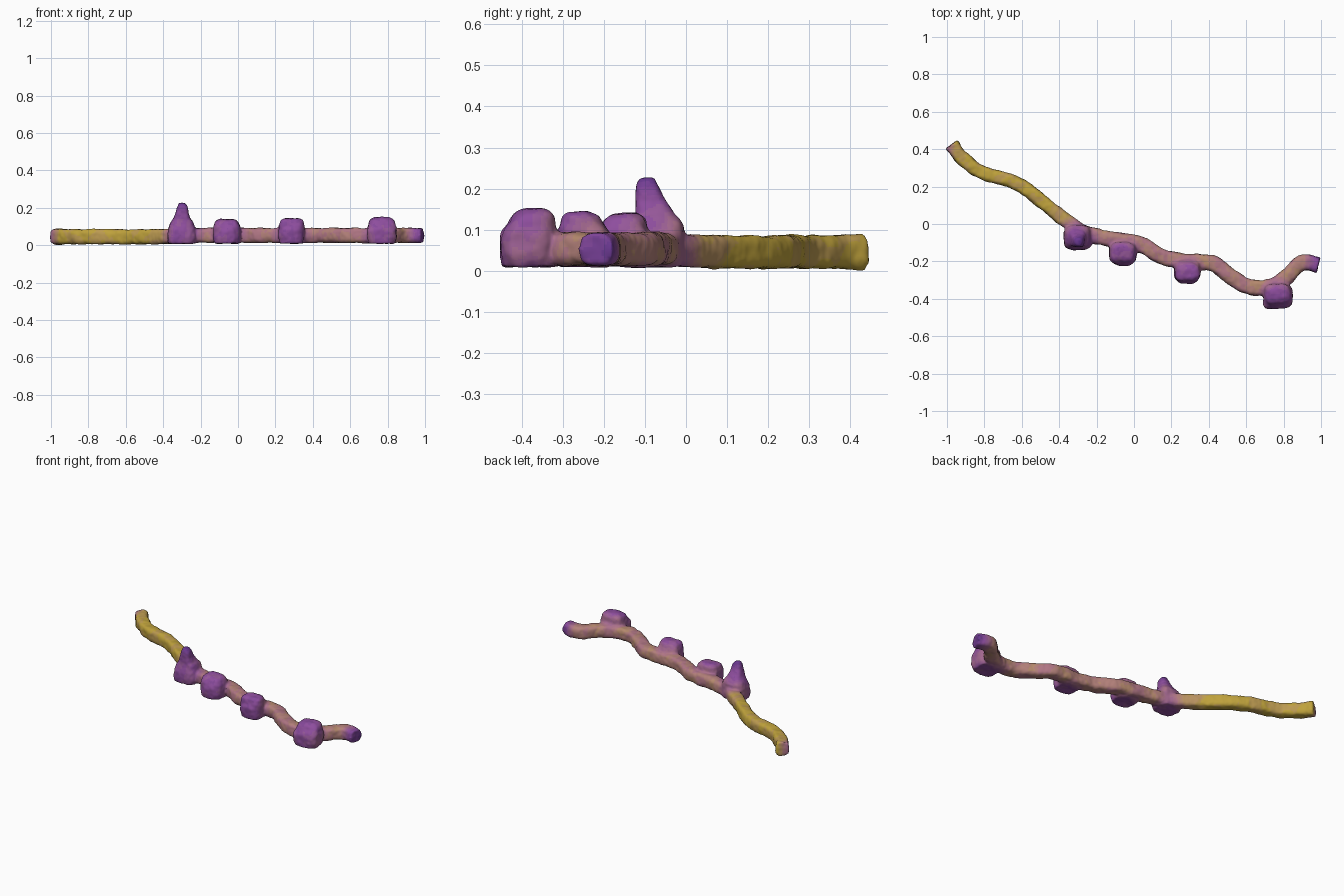
import bpy, bmesh, math
from mathutils import Vector, noise

if "Cube" in bpy.data.objects:
    bpy.data.objects.remove(bpy.data.objects["Cube"])

SIDES = 20


def squircle(a, power):
    """Point on a rounded square of half size 1."""
    c, s = math.cos(a), math.sin(a)
    e = 2 / power
    return math.copysign(abs(c) ** e, c), math.copysign(abs(s) ** e, s)


def loft(bm, rings):
    """Skin a list of (centre, axis_u, axis_v) rounded-square rings, capped."""
    loops = []
    for centre, u, v in rings:
        pts = [squircle(2 * math.pi * i / SIDES, 3.2) for i in range(SIDES)]
        loops.append([bm.verts.new(centre + u * p + v * q) for p, q in pts])
    for a, b in zip(loops, loops[1:]):
        for i in range(SIDES):
            j = (i + 1) % SIDES
            bm.faces.new((a[i], a[j], b[j], b[i]))
    bm.faces.new(loops[0][::-1])
    bm.faces.new(loops[-1])


def spline(p, t):
    """Catmull-Rom through the path points."""
    i = min(int(t), len(p) - 2)
    f = t - i
    a, b, c, d = (p[max(0, min(len(p) - 1, i + k))] for k in (-1, 0, 1, 2))
    return 0.5 * (2 * b + (c - a) * f + (2 * a - 5 * b + 4 * c - d) * f * f
                  + (3 * b - a - 3 * c + d) * f ** 3)


bm = bmesh.new()

# Winding stem
path = [Vector((x, y, 0)) for x, y in (
    (-.975, .425), (-.94, .375), (-.88, .32), (-.8, .27), (-.66, .23), (-.56, .175),
    (-.45, .085), (-.34, 0), (-.26, -.05), (-.13, -.08), (.03, -.107),
    (.14, -.17), (.27, -.2), (.42, -.21), (.51, -.275), (.61, -.335),
    (.73, -.335), (.81, -.29), (.86, -.235), (.91, -.205), (.985, -.22))]
steps = 5 * (len(path) - 1)
rings = []
for k in range(steps + 1):
    t = k / 5
    c = spline(path, t)
    d = (spline(path, min(t + .1, len(path) - 1)) - spline(path, max(t - .1, 0))).normalized()
    mid = min(1, max(0, (c.x + .45) / .25))
    flare = max(0, 1 - (c.x + .98) / .06)
    lo = .008 + .008 * mid - .004 * flare
    hi = .087 + .007 * mid + .006 * flare
    half = .036 + .005 * mid + .002 * flare
    c.z = (lo + hi) / 2
    rings.append((c, Vector((d.y, -d.x, 0)) * half, Vector((0, 0, (hi - lo) / 2))))
loft(bm, rings)

# Side knobs: rows of (x, y, half x, half y, z)
knobs = [
    # knob with tall spike
    [(-.305, -.07, .07, .063, .012), (-.3, -.072, .077, .066, .04), (-.3, -.07, .074, .066, .085),
     (-.3, -.066, .063, .06, .115), (-.3, -.076, .045, .046, .145), (-.3, -.09, .034, .034, .175),
     (-.298, -.096, .028, .028, .205), (-.298, -.095, .016, .018, .228)],
    # three blunt knobs
    [(-.06, -.155, .066, .058, .013), (-.06, -.157, .074, .06, .045), (-.06, -.155, .073, .06, .1),
     (-.06, -.15, .062, .048, .13), (-.06, -.148, .04, .028, .141)],
    [(.285, -.25, .063, .06, .013), (.285, -.252, .07, .062, .045), (.285, -.25, .07, .06, .1),
     (.287, -.258, .06, .046, .134), (.288, -.265, .04, .024, .146)],
    [(.765, -.383, .07, .065, .013), (.77, -.386, .078, .066, .045), (.77, -.382, .077, .064, .1),
     (.77, -.372, .064, .05, .138), (.77, -.368, .042, .026, .153)],
]
for rows in knobs:
    loft(bm, [(Vector((x, y, z)), Vector((rx, 0, 0)), Vector((0, ry, 0)))
              for x, y, rx, ry, z in rows])
# Narrower outer noses of the blunt knobs
for x, y, r in ((-.055, -.185, .048), (.285, -.28, .055), (.745, -.415, .052)):
    loft(bm, [(Vector((x, y, z)), Vector((r * s, 0, 0)), Vector((0, .038 * s, 0)))
              for z, s in ((.014, .85), (.04, 1), (.085, 1), (.11, .7))])

bmesh.ops.recalc_face_normals(bm, faces=bm.faces)
raw = bpy.data.meshes.new("branch_raw")
bm.to_mesh(raw)
bm.free()

# Fuse into one skin and soften
branch = bpy.data.objects.new("knobbly_branch", raw)
bpy.context.collection.objects.link(branch)
rm = branch.modifiers.new("fuse", 'REMESH')
rm.mode = 'VOXEL'
rm.voxel_size = .007
sm = branch.modifiers.new("soften", 'SMOOTH')
sm.factor = .5
sm.iterations = 5
dg = bpy.context.evaluated_depsgraph_get()
mesh = bpy.data.meshes.new_from_object(branch.evaluated_get(dg))
branch.modifiers.clear()
branch.data = mesh

# Lumpy bark surface
for v, n in [(v, v.normal.copy()) for v in mesh.vertices]:
    v.co += n * (.0045 * noise.noise(v.co * 20) + .002 * noise.noise(v.co * 50) + .001)
low = min(v.co.z for v in mesh.vertices)
for v in mesh.vertices:
    v.co.z -= low

# Colour ramp: yellow stem to mauve to purple tips
ramp = [(.52, .36, .045), (.43, .18, .23), (.27, .075, .34), (.11, .03, .26)]
LEVELS = 16
for i in range(LEVELS):
    f = i / (LEVELS - 1) * (len(ramp) - 1)
    k = min(int(f), len(ramp) - 2)
    col = Vector(ramp[k]).lerp(Vector(ramp[k + 1]), f - k)
    mat = bpy.data.materials.new(f"bark_{i}")
    mat.diffuse_color = (*col, 1)
    mat.use_nodes = True
    mat.node_tree.nodes["Principled BSDF"].inputs["Base Color"].default_value = mat.diffuse_color
    mesh.materials.append(mat)


def shade(c):
    """Ramp position 0..3 for a point on the branch."""
    t = min(.85, max(.05, (c.x + .5) / .35))
    t = max(t, 1.1 - (c.x + .99) / .035)
    for x, y in ((-.3, -.09), (-.06, -.18), (.285, -.28), (.77, -.4)):
        near = 1 - math.hypot(c.x - x, c.y - y) / .12
        t = max(t, min(2, .85 + 2.2 * near))
    t = max(t, (c.z - .1) * 24 if c.x < -.2 else 0, 2.8 - (1 - c.x) / .05)
    return t + .35 * noise.noise(c * 14) + .15 * noise.noise(c * 40)


for p in mesh.polygons:
    p.use_smooth = True
    p.material_index = max(0, min(LEVELS - 1, round(shade(p.center) / 3 * (LEVELS - 1))))
